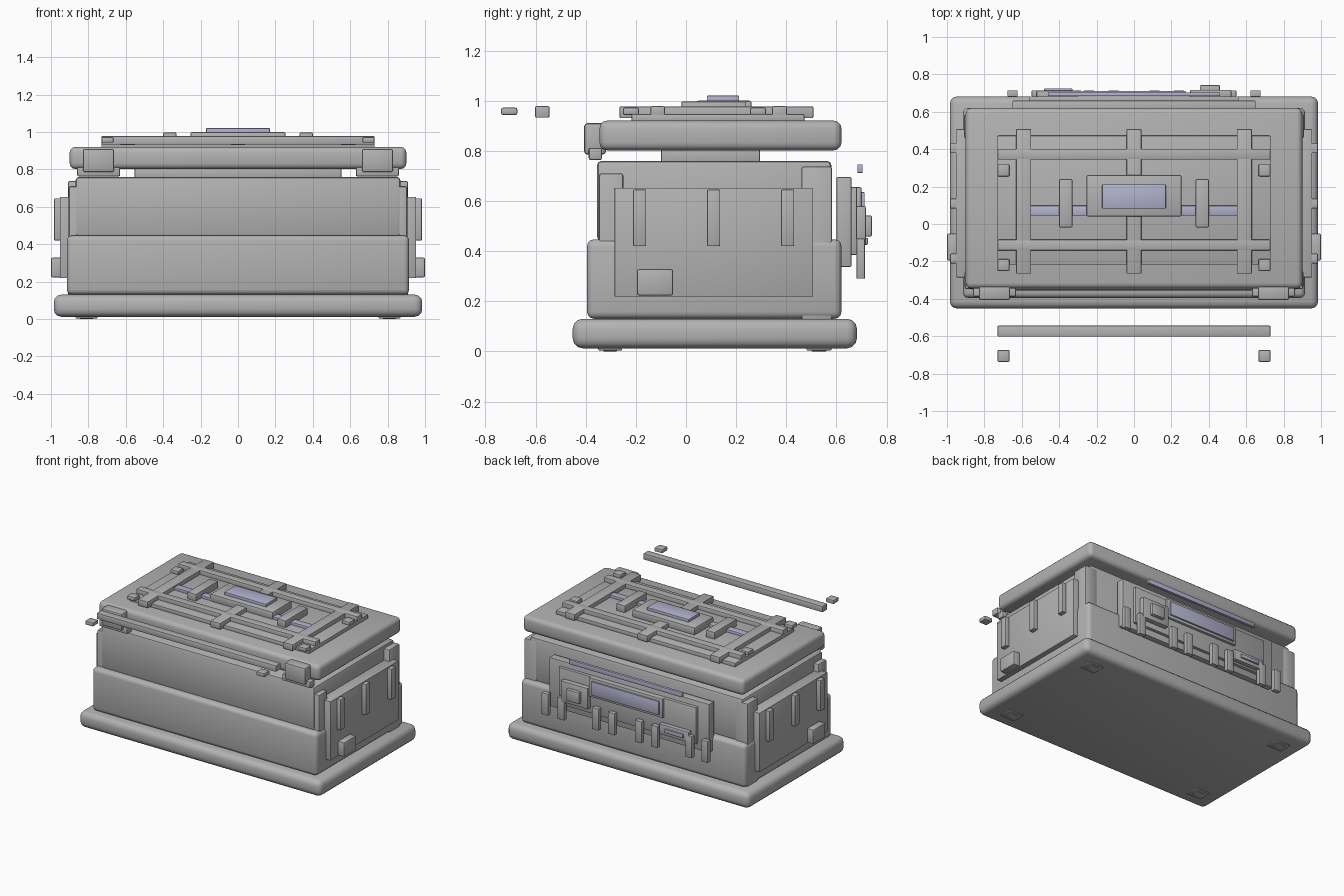
import bpy


def material(name, rgb):
    m = bpy.data.materials.new(name)
    m.diffuse_color = (*rgb, 1)
    return m


GREY = material("warm_grey", (0.45, 0.45, 0.45))
LILAC = material("pale_lilac", (0.45, 0.45, 0.62))


def box(name, x, y, z, bevel=0.006, mat=GREY, segments=2):
    """Bevelled block given by its (low, high) range on each axis."""
    bpy.ops.mesh.primitive_cube_add(
        size=1, location=[(a + b) / 2 for a, b in (x, y, z)])
    ob = bpy.context.object
    ob.name = name
    ob.scale = [b - a for a, b in (x, y, z)]
    bpy.ops.object.transform_apply(location=False, rotation=False, scale=True)
    ob.data.materials.append(mat)
    if bevel:
        mod = ob.modifiers.new("bevel", 'BEVEL')
        mod.width = bevel
        mod.segments = segments
        bpy.ops.object.modifier_apply(modifier="bevel")
        bpy.ops.object.shade_smooth_by_angle()
    return ob


def pair(name, x, y, z, *args):
    """The same block on the right and the left."""
    box(name + "_right", x, y, z, *args)
    box(name + "_left", (-x[1], -x[0]), y, z, *args)


# Base slab and feet
box("base", (-.985, .985), (-.452, .682), (.012, .13), .04, GREY, 3)
for end, y in (("front", (-.35, -.255)), ("back", (.48, .58))):
    pair(end + "_foot", (.75, .87), y, (.004, .03), .004)
    pair(end + "_foot_pad", (.775, .845), (y[0] + .02, y[1] - .02), (0, .02), .003)

# Stepped body with corner posts
box("lower_body", (-.915, .915), (-.395, .62), (.13, .447), .028, GREY, 3)
box("upper_body", (-.868, .868), (-.355, .58), (.44, .76), .018)
pair("front_post", (.81, .905), (-.347, -.25), (.14, .71), .01)
pair("back_post", (.81, .91), (.46, .583), (.125, .738), .01)

# Side panels, ribs and latches
pair("side_panel", (.86, .952), (-.285, .507), (.218, .652), .003)
for i, y in enumerate((-.185, .11, .405)):
    pair(f"side_rib_{i}", (.94, .983), (y - .026, y + .026), (.42, .645), .004)
pair("side_latch", (.94, 1.0), (-.195, -.052), (.223, .328), .008)

# Neck, lid and front hinges
box("neck", (-.553, .553), (-.1, .295), (.75, .81), .005)
box("lid", (-.9, .9), (-.345, .62), (.802, .92), .03, GREY, 3)
pair("hinge_block", (.662, .83), (-.406, -.32), (.785, .91), .012)
pair("hinge_foot", (.63, .86), (-.388, -.335), (.763, .812), .008)

# Rack on the lid
box("lid_panel", (-.73, .73), (-.217, .472), (.915, .947), .005)
for i, x in enumerate((-.59, 0, .59)):
    box(f"rack_bar_{i}", (x - .04, x + .04), (-.265, .508), (.93, .977), .005)
for i, y in enumerate((-.573, -.113, .373)):
    box(f"rack_rail_{i}", (-.73, .73), (y - .029, y + .029), (.932, .978), .006)
for i, y in enumerate((-.705, -.22, .287)):
    pair(f"rack_stud_{i}", (.665, .73), (y - .032, y + .032), (.943, .972), .007)

# Top console with screen and light strip
box("light_strip", (-.553, .553), (.045, .098), (.94, .966), .003, LILAC)
box("console", (-.255, .255), (.04, .262), (.94, 1.0), .01)
box("console_screen", (-.17, .17), (.083, .212), (.99, 1.02), .003, LILAC)
pair("console_grip", (.33, .4), (-.018, .24), (.94, .997), .005)

# Back control panel
box("back_panel", (-.65, .65), (.6, .66), (.337, .695), .005)
box("back_inset_panel", (-.56, .56), (.65, .682), (.385, .655), .004)
box("back_light_bar", (-.46, .46), (.684, .704), (.712, .745), .002, LILAC)
box("back_screen_frame", (-.3, .3), (.67, .7), (.515, .655), .005)
box("back_screen", (-.275, .275), (.69, .712), (.535, .635), .003, LILAC)
box("knob_plate", (.3, .52), (.67, .717), (.425, .58), .006)
box("knob", (.352, .46), (.7, .742), (.458, .542), .006)
box("slot_plate", (-.52, -.28), (.67, .713), (.4, .475), .004)
box("slot_bar", (-.48, -.33), (.7, .725), (.425, .452), .003, LILAC)
for i, x in enumerate((.11, .24, .52, .65)):
    pair(f"back_rod_{i}", (x - .027, x + .027), (.68, .714), (.29, .45), .004)
